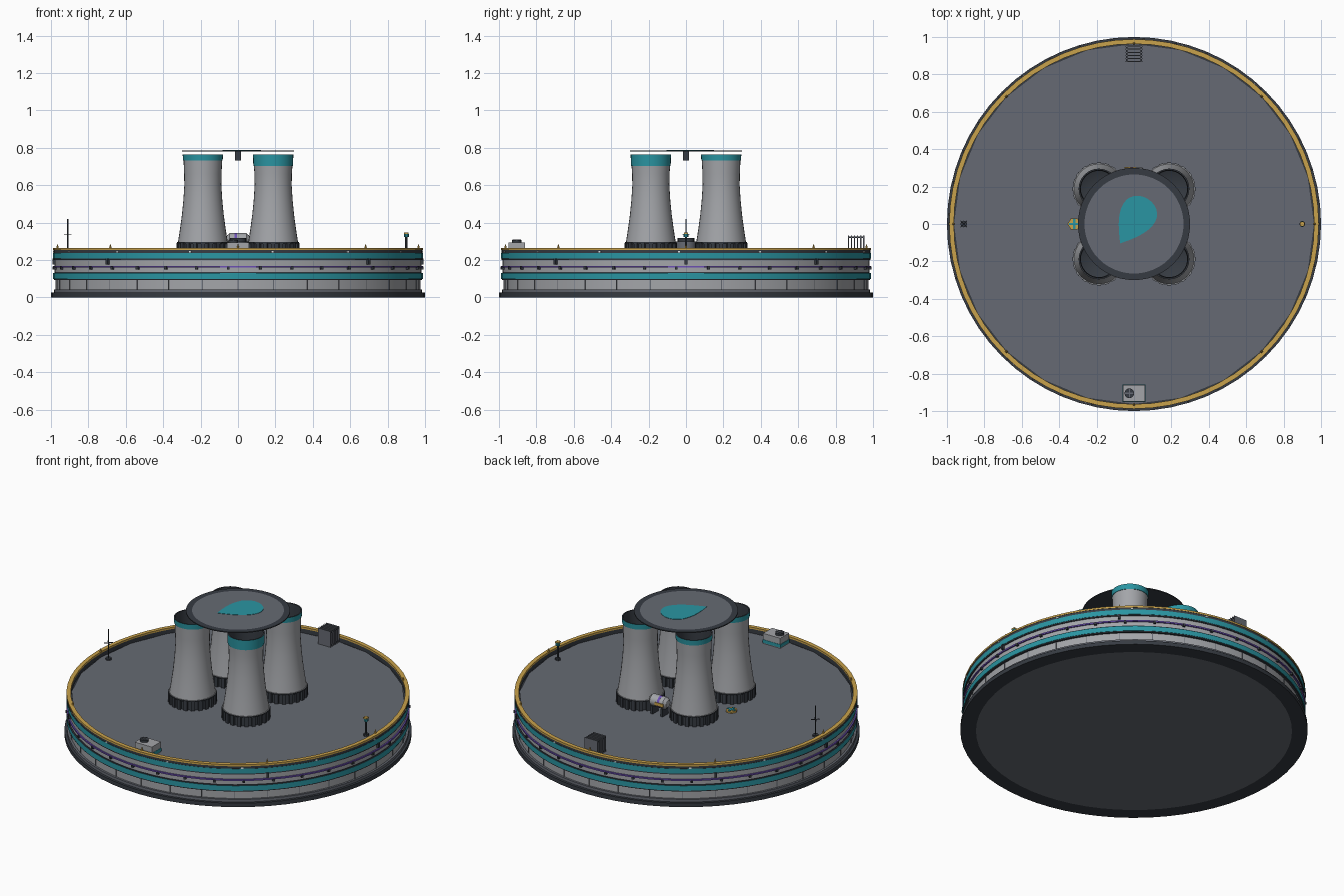
import bpy, bmesh, math
from mathutils import Matrix, Vector

cube = bpy.data.objects.get("Cube")
if cube:
    bpy.data.objects.remove(cube, do_unlink=True)


def make_material(name, code):
    rgb = [int(code[i:i + 2], 16) / 255 for i in (0, 2, 4)]
    lin = [c / 12.92 if c <= 0.04 else ((c + 0.055) / 1.055) ** 2.4 for c in rgb]
    m = bpy.data.materials.new(name)
    m.use_nodes = True
    m.diffuse_color = (*lin, 1)
    m.node_tree.nodes["Principled BSDF"].inputs["Base Color"].default_value = (*lin, 1)
    return m


MATS = {name: make_material(name, code) for name, code in {
    "dark_steel": "363b42", "deck_grey": "666a73", "concrete": "a3a5a9",
    "teal": "2a95a2", "gold": "c9a24c", "purple": "6c50b4", "lamp_white": "e8ebee"}.items()}
DARK, DECK, CONC, TEAL, GOLD, PURPLE, WHITE = MATS


def finish(name, bm, mats, smooth=False):
    bmesh.ops.recalc_face_normals(bm, faces=bm.faces)
    me = bpy.data.meshes.new(name)
    bm.to_mesh(me)
    bm.free()
    for m in mats:
        me.materials.append(MATS[m])
    ob = bpy.data.objects.new(name, me)
    bpy.context.collection.objects.link(ob)
    if smooth:
        bpy.ops.object.select_all(action='DESELECT')
        bpy.context.view_layer.objects.active = ob
        ob.select_set(True)
        bpy.ops.object.shade_smooth_by_angle(angle=math.radians(30))
    return ob


def lathe(name, start, steps, sides, at=(0, 0, 0), axis='Z', smooth=True):
    """Revolve a profile; each step is (radius, height, colour of the band reaching it)."""
    bm = bmesh.new()
    mats = list(dict.fromkeys(s[2] for s in steps))

    def ring(r, z):
        if r == 0:
            return [bm.verts.new((0, 0, z))] * sides
        return [bm.verts.new((r * math.cos(math.tau * i / sides),
                              r * math.sin(math.tau * i / sides), z)) for i in range(sides)]
    old = ring(*start)
    for r, z, colour in steps:
        new = ring(r, z)
        for i in range(sides):
            j = (i + 1) % sides
            corners = list(dict.fromkeys([old[i], old[j], new[j], new[i]]))
            bm.faces.new(corners).material_index = mats.index(colour)
        old = new
    if axis == 'X':
        bm.transform(Matrix.Rotation(math.pi / 2, 4, 'Y'))
    bm.transform(Matrix.Translation(at))
    return finish(name, bm, mats, smooth)


def cylinder(name, x, y, z0, z1, r, colour, sides=12, top=None):
    top = r if top is None else top
    steps = [(r, z0, colour), (top, z1, colour)] + ([(0, z1, colour)] if top else [])
    return lathe(name, (0, z0), steps, sides, (x, y, 0))


def boxes(name, places, size, colour):
    """Equal boxes in one object; each place is (x, y, z, turn)."""
    bm = bmesh.new()
    for x, y, z, turn in places:
        m = Matrix.Translation((x, y, z)) @ Matrix.Rotation(turn, 4, 'Z') @ Matrix.Diagonal((*size, 1))
        bmesh.ops.create_cube(bm, size=1, matrix=m)
    return finish(name, bm, [colour])


def around(r, z, count, offset=0, cx=0, cy=0):
    angles = [math.tau * i / count + math.radians(offset) for i in range(count)]
    return [(cx + r * math.cos(a), cy + r * math.sin(a), z, a) for a in angles]


# Drum: foundation, banded wall, parapet and floor
lathe("foundation", (0, 0), [(0.91, 0, DECK), (1, 0, DARK), (1, 0.025, DARK), (0.9, 0.025, DARK)], 64)
lathe("banded_wall", (0.985, 0.022), [
    (0.985, 0.042, DECK), (0.972, 0.042, DECK), (0.972, 0.092, CONC), (0.985, 0.092, DARK),
    (0.985, 0.098, DARK), (0.988, 0.098, TEAL), (0.988, 0.13, TEAL), (0.98, 0.13, DARK),
    (0.98, 0.136, DARK), (0.98, 0.16, CONC), (0.988, 0.16, PURPLE), (0.988, 0.169, PURPLE),
    (0.98, 0.169, PURPLE), (0.98, 0.2, CONC), (0.986, 0.2, DARK), (0.986, 0.207, DARK),
    (0.988, 0.207, TEAL), (0.988, 0.238, TEAL), (0.986, 0.238, DARK), (0.986, 0.253, DARK),
    (0.988, 0.253, GOLD), (0.988, 0.264, GOLD), (0.963, 0.264, GOLD), (0.963, 0.253, GOLD),
    (0.963, 0.226, DARK), (0.9, 0.226, DARK)], 64)
cylinder("deck", 0, 0, 0.222, 0.23, 0.962, DECK, 24)
boxes("wall_panel_joints", around(0.973, 0.067, 32), (0.004, 0.004, 0.05), DECK)
boxes("wall_lights", around(0.987, 0.243, 14, 75), (0.006, 0.012, 0.008), WHITE)
boxes("wall_boxes", [p for p in around(0.986, 0.192, 8) if abs(p[0]) > 0.1], (0.014, 0.014, 0.03), DARK)
boxes("pipe_brackets", around(0.986, 0.157, 36, 7), (0.014, 0.014, 0.014), DARK)
for x, y, z, a in around(0.965, 0.26, 8):
    cylinder("rim_finial", x, y, z, 0.288, 0.008, GOLD, 8, 0)

# Four cooling towers with pillared skirts
for sx in (-1, 1):
    for sy in (-1, 1):
        x, y = sx * 0.188, sy * 0.188
        low = 0.702 if sx > 0 > sy else 0.732
        lathe("cooling_tower", (0.136, 0.285), [
            (0.138, 0.295, DARK), (0.133, 0.295, CONC), (0.123, 0.36, CONC), (0.112, 0.44, CONC),
            (0.104, 0.52, CONC), (0.099, 0.6, CONC), (0.1, 0.66, CONC), (0.103, low, CONC),
            (0.106, low, TEAL), (0.108, 0.765, TEAL), (0.1, 0.765, DARK), (0.096, 0.6, DARK),
            (0.104, 0.45, DARK), (0, 0.4, DARK)], 32, (x, y, 0))
        cylinder("tower_skirt", x, y, 0.23, 0.288, 0.128, DARK, 24)
        boxes("tower_pillars", around(0.13, 0.26, 20, 0, x, y), (0.02, 0.022, 0.062), DARK)

# Round sign above the towers, with its drop-shaped plate
lathe("sign_disc", (0, 0.779), [(0.3, 0.779, DARK), (0.3, 0.785, DARK), (0.265, 0.785, DARK),
                                (0, 0.785, DECK)], 48)
boxes("sign_hanger", [(0, 0, 0.757, 0)], (0.03, 0.03, 0.05), DARK)
bm = bmesh.new()
outline = []
for i in range(32):
    t = math.tau * i / 32
    along, across = 0.14 * math.cos(t), 0.13 * math.sin(t) * math.sin(t / 2) ** 1.1
    p = Matrix.Rotation(math.radians(238), 2) @ Vector((along, across))
    outline.append(bm.verts.new((p.x + 0.0, p.y + 0.015, 0.786)))
face = bm.faces.new(outline)
top = bmesh.ops.extrude_face_region(bm, geom=[face])
bmesh.ops.translate(bm, vec=(0, 0, 0.002), verts=[v for v in top["geom"] if isinstance(v, bmesh.types.BMVert)])
finish("sign_drop", bm, [TEAL])

# Hub and storage tank between the towers
cylinder("central_hub", 0, 0, 0.23, 0.3, 0.055, DECK, 16)
cylinder("hub_cap", 0, 0, 0.3, 0.318, 0.045, DARK, 16)
lathe("storage_tank", (0, -0.065), [
    (0.022, -0.06, CONC), (0.036, -0.045, CONC), (0.036, -0.02, CONC), (0.037, -0.02, PURPLE),
    (0.037, -0.005, PURPLE), (0.036, -0.005, CONC), (0.036, 0.045, CONC), (0.022, 0.06, CONC),
    (0, 0.065, CONC)], 20, (0, 0.265, 0.308), 'X')
boxes("tank_label", [(-0.02, 0.301, 0.305, 0)], (0.06, 0.006, 0.02), GOLD)
boxes("tank_saddles", [(s * 0.035, 0.265, 0.255, 0) for s in (-1, 1)], (0.015, 0.06, 0.05), DARK)

# Hexagonal hatch with a cross
cylinder("hatch", -0.32, 0, 0.23, 0.24, 0.035, GOLD, 6)
for turn in (0, math.pi / 2):
    boxes("hatch_cross", [(-0.32, 0, 0.241, turn)], (0.054, 0.013, 0.006), TEAL)

# Ventilation unit at the front
boxes("vent_unit", [(0, -0.905, 0.262, 0)], (0.12, 0.09, 0.064), CONC)
boxes("vent_stripe", [(0, -0.905, 0.245, 0)], (0.124, 0.094, 0.02), TEAL)
cylinder("vent_fan", -0.025, -0.905, 0.29, 0.308, 0.026, DARK, 16)
boxes("fan_blades", [(-0.025, -0.905, 0.309, a) for a in (0, math.pi / 2)], (0.044, 0.006, 0.003), DECK)

# Slatted cooler at the back
boxes("cooler_slats", [(0, 0.868 + 0.0165 * i, 0.28, 0) for i in range(6)], (0.09, 0.006, 0.1), DECK)
boxes("cooler_rails", [(s * 0.04, 0.909, z, 0) for s in (-1, 1) for z in (0.24, 0.322)],
      (0.008, 0.088, 0.008), DARK)

# Antenna mast on the right
cylinder("antenna_foot", -0.91, 0, 0.23, 0.24, 0.018, DARK, 8)
cylinder("antenna_mast", -0.91, 0, 0.23, 0.42, 0.004, DARK, 8)
for turn in (0.78, -0.78):
    boxes("antenna_arm", [(-0.91, 0, 0.335, turn)], (0.05, 0.004, 0.004), DARK)

# Beacon on the left
cylinder("beacon_foot", 0.9, 0, 0.23, 0.242, 0.016, DARK, 8)
cylinder("beacon_post", 0.9, 0, 0.23, 0.325, 0.006, DARK, 8)
cylinder("beacon_lamp", 0.9, 0, 0.322, 0.34, 0.013, TEAL, 10)
boxes("beacon_cap", [(0.9, 0, 0.343, 0)], (0.024, 0.024, 0.008), GOLD)
